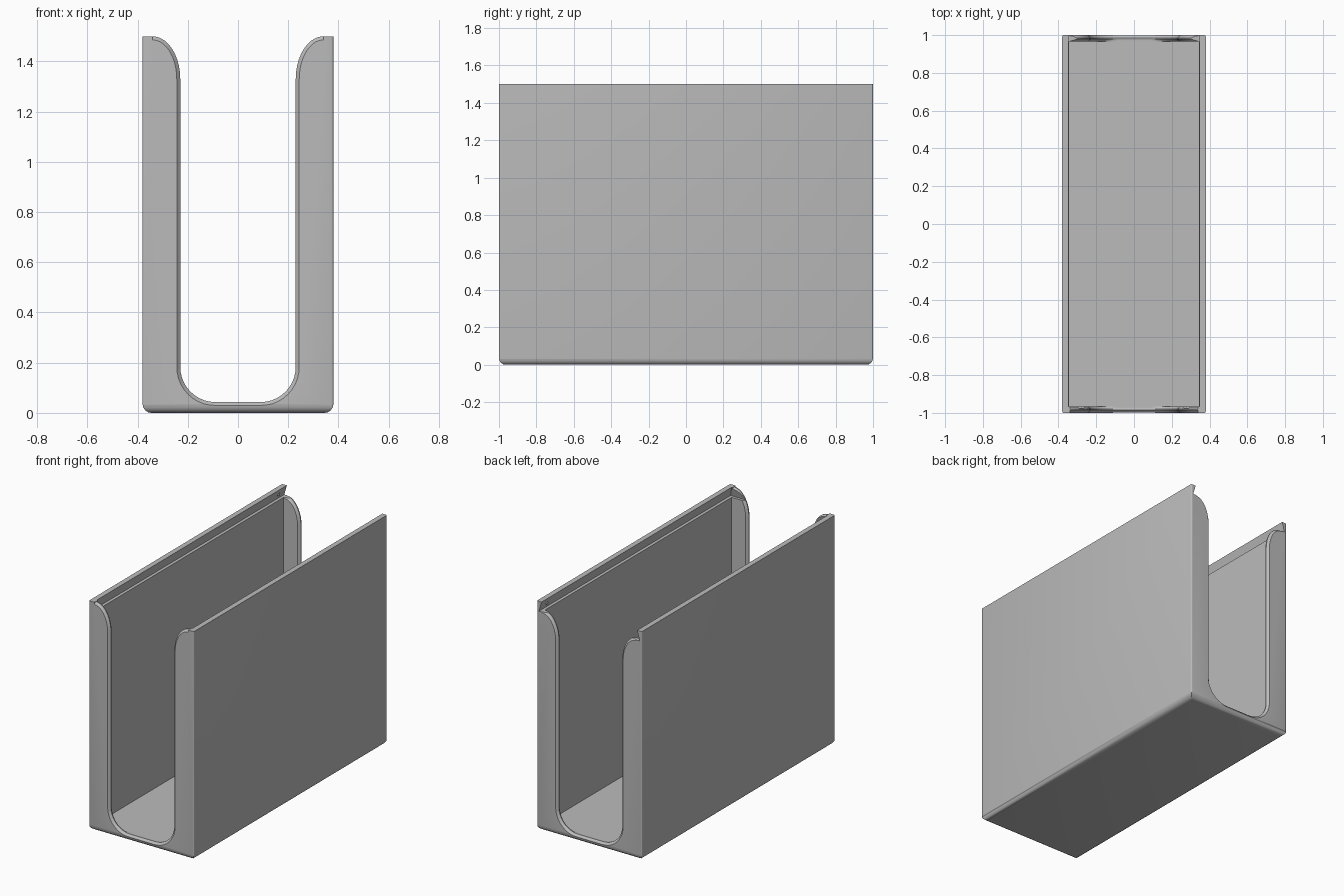
import bpy, bmesh, math

if "Cube" in bpy.data.objects:
    bpy.data.objects.remove(bpy.data.objects["Cube"])

W, L, H = 0.38, 1.0, 1.5      # half width, half length, height
WALL, FLOOR, LID_Z = 0.035, 0.04, 1.435

grey = bpy.data.materials.new("plain grey")
grey.diffuse_color = (0.5, 0.5, 0.5, 1)
grey.use_nodes = True
grey.node_tree.nodes["Principled BSDF"].inputs["Base Color"].default_value = grey.diffuse_color


def make(name, bm):
    bmesh.ops.recalc_face_normals(bm, faces=bm.faces[:])
    me = bpy.data.meshes.new(name)
    bm.to_mesh(me)
    bm.free()
    me.materials.append(grey)
    ob = bpy.data.objects.new(name, me)
    bpy.context.collection.objects.link(ob)
    return ob


def loft(name, sections):
    """Closed solid through matching rings of points."""
    bm = bmesh.new()
    rings = [[bm.verts.new(p) for p in s] for s in sections]
    n = len(rings[0])
    for a, b in zip(rings, rings[1:]):
        for i in range(n):
            j = (i + 1) % n
            bm.faces.new((a[i], a[j], b[j], b[i]))
    bm.faces.new(rings[0])
    bm.faces.new(rings[-1])
    return make(name, bm)


def block(name, x, y0, y1, z0, z1):
    return loft(name, [[(-x, y0, z), (x, y0, z), (x, y1, z), (-x, y1, z)]
                       for z in (z0, z1)])


# Slot outline: rounded bottom, straight sides, flared top
def slot_outline(top, grow, low):
    half = []
    for i in range(11):
        t = math.pi / 2 * i / 10
        half.append((0.09 + (0.14 + grow) * math.sin(t),
                     0.183 - (0.14 + grow) * math.cos(t)))
    for i in range(11):
        t = math.pi / 2 * i / 10
        half.append((0.34 - (0.11 - grow) * math.cos(t),
                     top - 0.17 + (0.17 - grow) * math.sin(t)))
    half.append((0.34, 1.6))
    half = [(x, max(z, low)) for x, z in half]
    return half + [(-x, z) for x, z in reversed(half)]


# Slot cutter for one end, widening at both faces to round the rim
def slot_cutter(name, side, top):
    r = 0.014
    inner = L - WALL
    steps = [(L + 0.03, r, 0.0)]
    for a in (0, 30, 60, 90):
        c = math.radians(a)
        steps.append((L - r * math.sin(c), r * (1 - math.sin(c)), 0.0))
    for a in (90, 60, 30, 0):
        c = math.radians(a)
        steps.append((inner + r * math.sin(c), r * (1 - math.sin(c)), 0.042))
    steps.append((inner - 0.02, r, 0.042))
    return loft(name, [[(x, side * y, z) for x, z in slot_outline(top, g, low)]
                       for y, g, low in steps])


# Outer body with rounded bottom and lightly rounded corners
body = block("holder_body", W, -L, L, 0, H)
bm = bmesh.new()
bm.from_mesh(body.data)
low = [e for e in bm.edges if all(v.co.z < 0.01 for v in e.verts)]
bmesh.ops.bevel(bm, geom=low, offset=0.035, segments=4, profile=0.5,
                affect='EDGES')
tall = [e for e in bm.edges if abs(e.verts[0].co.z - e.verts[1].co.z) > 1]
bmesh.ops.bevel(bm, geom=tall, offset=0.008, segments=3, profile=0.5,
                affect='EDGES')
bm.to_mesh(body.data)
bm.free()

# Cavity, end slots and the undercut lid groove, open at the back
cutters = [
    block("cavity_cutter", W - WALL, -L + WALL, L - WALL, FLOOR, 1.7),
    slot_cutter("front_slot_cutter", -1, H),
    slot_cutter("back_slot_cutter", 1, 1.445),
    loft("lid_groove_cutter",
         [[(-x, y, z), (x, y, z), (x, 1.1, z), (-x, 1.1, z)]
          for x, y, z in ((0.365, -0.983, LID_Z), (0.343, -0.963, H + 0.01))]),
]
for c in cutters:
    c.hide_render = True
    c.hide_set(True)
    m = body.modifiers.new(c.name, 'BOOLEAN')
    m.operation = 'DIFFERENCE'
    m.solver = 'EXACT'
    m.object = c

# Small lid catches in the groove near the open end
for s, side in ((-1, "left"), (1, "right")):
    bm = bmesh.new()
    bmesh.ops.create_uvsphere(bm, u_segments=12, v_segments=8, radius=0.012)
    catch = make(side + "_lid_catch", bm)
    catch.location = (s * 0.361, 0.93, 1.465)

bpy.ops.object.select_all(action='DESELECT')
bpy.context.view_layer.objects.active = body
body.select_set(True)
for m in list(body.modifiers):
    bpy.ops.object.modifier_apply(modifier=m.name)
bpy.ops.object.shade_smooth_by_angle(angle=math.radians(32))
